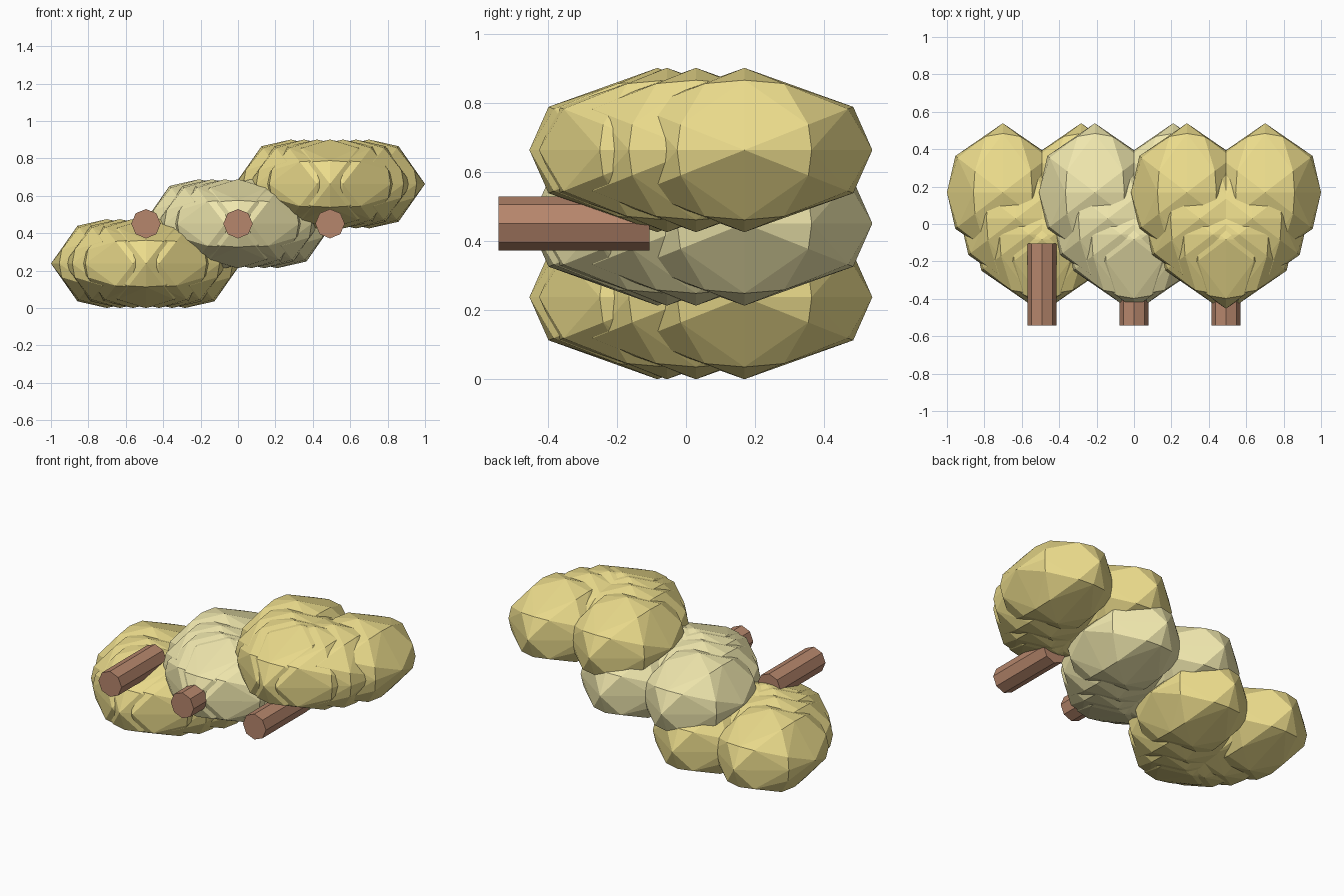
import bpy, bmesh, math
from mathutils import Matrix
from itertools import product

if "Cube" in bpy.data.objects:
    bpy.data.objects.remove(bpy.data.objects["Cube"])


def material(name, rgb):
    m = bpy.data.materials.new(name)
    m.diffuse_color = (*rgb, 1)
    m.use_nodes = True
    m.node_tree.nodes["Principled BSDF"].inputs["Base Color"].default_value = m.diffuse_color
    return m


gold = material("gold", (0.83, 0.71, 0.26))
cream = material("cream", (0.87, 0.80, 0.42))
brown = material("brown", (0.47, 0.24, 0.15))


def finish(bm, name, mat):
    bmesh.ops.recalc_face_normals(bm, faces=bm.faces)
    me = bpy.data.meshes.new(name)
    bm.to_mesh(me)
    bm.free()
    me.materials.append(mat)
    ob = bpy.data.objects.new(name, me)
    bpy.context.collection.objects.link(ob)
    return ob


# 42 points of a once-divided icosahedron with edge midpoints on the axes
POINTS = set()
for base in ((0, 0.8507, 0.5257), (0, 1, 0), (0.5, 0.309, 0.809)):
    for k in range(3):
        p = base[k:] + base[:k]
        for s in product((1, -1), repeat=3):
            POINTS.add(tuple(a * b + 0.0 for a, b in zip(p, s)))


def ball(bm, centre, radii):
    verts = [bm.verts.new([c + r * a for c, r, a in zip(centre, radii, p)])
             for p in sorted(POINTS)]
    bmesh.ops.convex_hull(bm, input=verts)


# Heart: seven overlapping faceted balls along a parabola
def heart(name, x, z, mat):
    bm = bmesh.new()
    for i in range(-3, 4):
        t = i / 3
        part = bmesh.new()
        ball(part, (x + 0.209 * t, -0.083 + 0.252 * t * t, z), (0.299, 0.37, 0.2375))
        me = bpy.data.meshes.new("ball")
        part.to_mesh(me)
        part.free()
        bm.from_mesh(me)
        bpy.data.meshes.remove(me)
    finish(bm, name, mat)


# Stick: eight-sided rod along y
def stick(name, x):
    bm = bmesh.new()
    place = (Matrix.Translation((x, -0.324, 0.451))
             @ Matrix.Rotation(math.pi / 2, 4, 'X'))
    bmesh.ops.create_cone(bm, cap_ends=True, segments=8, radius1=0.0785,
                          radius2=0.0785, depth=0.438, matrix=place)
    ob = finish(bm, name, brown)
    # keep a corner of the octagon on top
    top = max(v.co.z for v in ob.data.vertices) - 0.451
    if top < 0.077:
        c = Matrix.Translation((x, 0, 0.451))
        ob.data.transform(c @ Matrix.Rotation(math.pi / 8, 4, 'Y') @ c.inverted())


for side, x, z, mat in (("left", -0.492, 0.238, gold),
                        ("middle", 0, 0.451, cream),
                        ("right", 0.492, 0.6635, gold)):
    heart("heart_" + side, x, z, mat)
    stick("stick_" + side, x)
